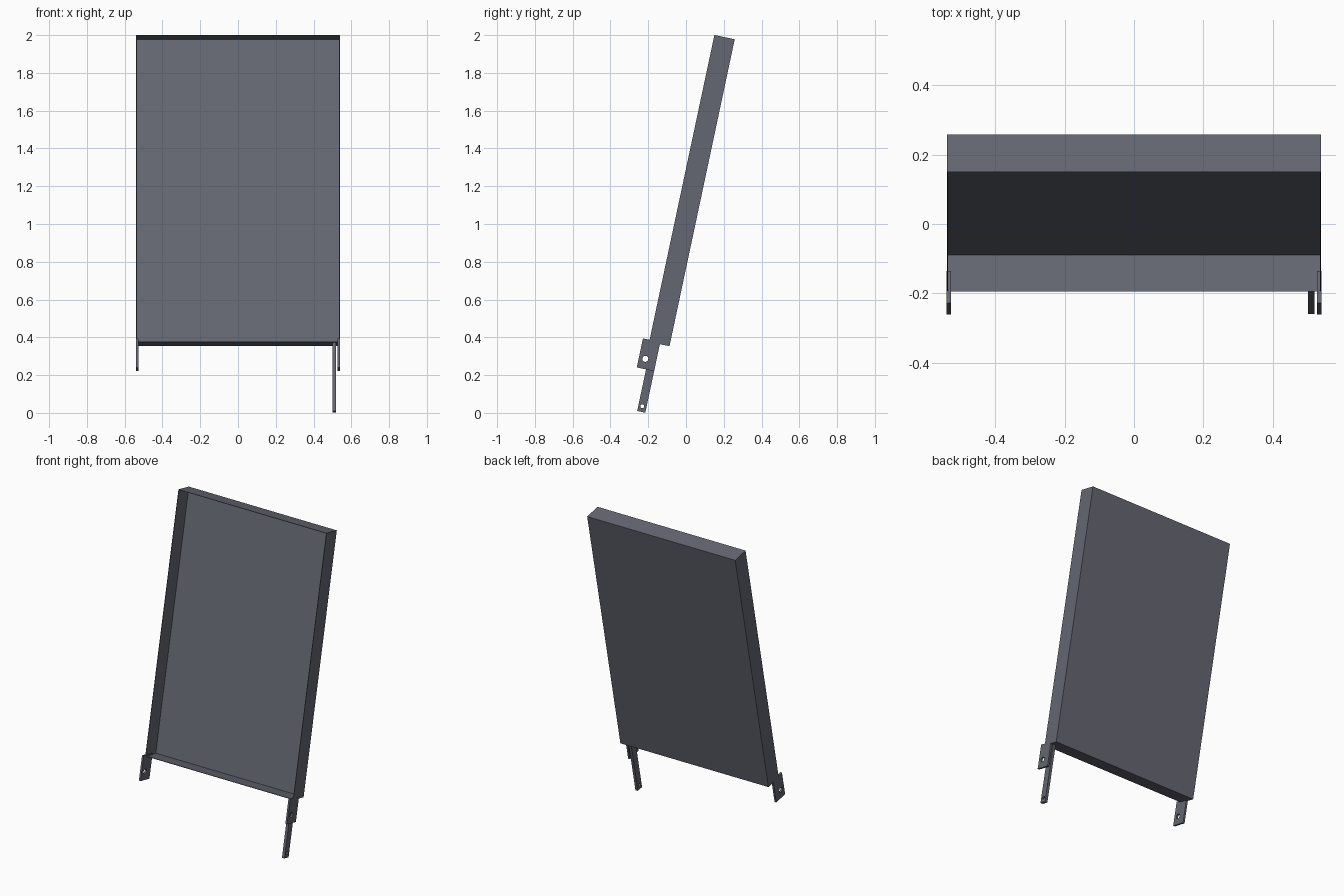
import bpy, bmesh, math
from mathutils import Matrix, Vector

if "Cube" in bpy.data.objects:
    bpy.data.objects.remove(bpy.data.objects["Cube"])

TILT = math.radians(12)
HALF_W, LENGTH, DEPTH, SHEET = 0.539, 1.661, 0.11, 0.003

# Leaning frame: local x = depth, local y = up along the panel, local z = width
depth_dir = Vector((0, math.cos(TILT), -math.sin(TILT)))
up_dir = Vector((0, math.sin(TILT), math.cos(TILT)))
frame = Matrix((depth_dir, up_dir, (1, 0, 0))).transposed().to_4x4()
frame.translation = (0, -0.195, 0.376)

steel = bpy.data.materials.new("blue_grey_steel")
steel.diffuse_color = (0.13, 0.135, 0.17, 1)
steel.use_nodes = True
steel.node_tree.nodes["Principled BSDF"].inputs["Base Color"].default_value = steel.diffuse_color


def place(name, mesh):
    mesh.transform(frame)
    mesh.materials.clear()
    mesh.materials.append(steel)
    obj = bpy.data.objects.new(name, mesh)
    bpy.context.collection.objects.link(obj)
    return obj


def drilled_plate(name, d0, d1, u0, u1, x0, x1, hole, radius):
    """Flat bar with a round hole, cut from a filled outline."""
    curve = bpy.data.curves.new(name + "_outline", "CURVE")
    curve.dimensions, curve.fill_mode = "2D", "BOTH"
    curve.extrude = (x1 - x0) / 2
    circle = [(hole[0] + radius * math.cos(i * math.tau / 24),
               hole[1] + radius * math.sin(i * math.tau / 24)) for i in range(24)]
    for points in ([(d0, u0), (d1, u0), (d1, u1), (d0, u1)], circle):
        spline = curve.splines.new("POLY")
        spline.points.add(len(points) - 1)
        for p, (a, b) in zip(spline.points, points):
            p.co = (a, b, 0, 1)
        spline.use_cyclic_u = True
    helper = bpy.data.objects.new(name + "_helper", curve)
    bpy.context.collection.objects.link(helper)
    bpy.context.view_layer.update()
    mesh = bpy.data.meshes.new_from_object(
        helper.evaluated_get(bpy.context.evaluated_depsgraph_get()))
    bpy.data.objects.remove(helper)
    mesh.transform(Matrix.Translation((0, 0, (x0 + x1) / 2)))
    for poly in mesh.polygons:
        poly.use_smooth = False
    return place(name, mesh)


# Shallow sheet-metal tray, open at the front
bm = bmesh.new()
bmesh.ops.create_cube(bm, size=1)
bmesh.ops.scale(bm, vec=(DEPTH, LENGTH, HALF_W * 2), verts=bm.verts)
bmesh.ops.translate(bm, vec=(DEPTH / 2, LENGTH / 2, 0), verts=bm.verts)
bm.normal_update()
bmesh.ops.delete(bm, geom=[f for f in bm.faces if f.normal.x < -0.9], context="FACES")
tray_mesh = bpy.data.meshes.new("tray")
bm.to_mesh(tray_mesh)
bm.free()
tray = place("tray", tray_mesh)
wall = tray.modifiers.new("wall", "SOLIDIFY")
wall.thickness, wall.offset, wall.use_even_offset = SHEET, -1, True

# Hinge tabs at both lower corners
for side, a, b in (("left", -0.5395, -0.527), ("right", 0.527, 0.5395)):
    drilled_plate(side + "_hinge_tab", -0.036, 0.058, -0.146, 0.011, a, b,
                  (-0.001, -0.092), 0.016)

# Single long prop leg beside the right tab
drilled_plate("prop_leg", 0.014, 0.058, -0.371, 0.0, 0.501, 0.519,
              (0.035, -0.341), 0.01)
